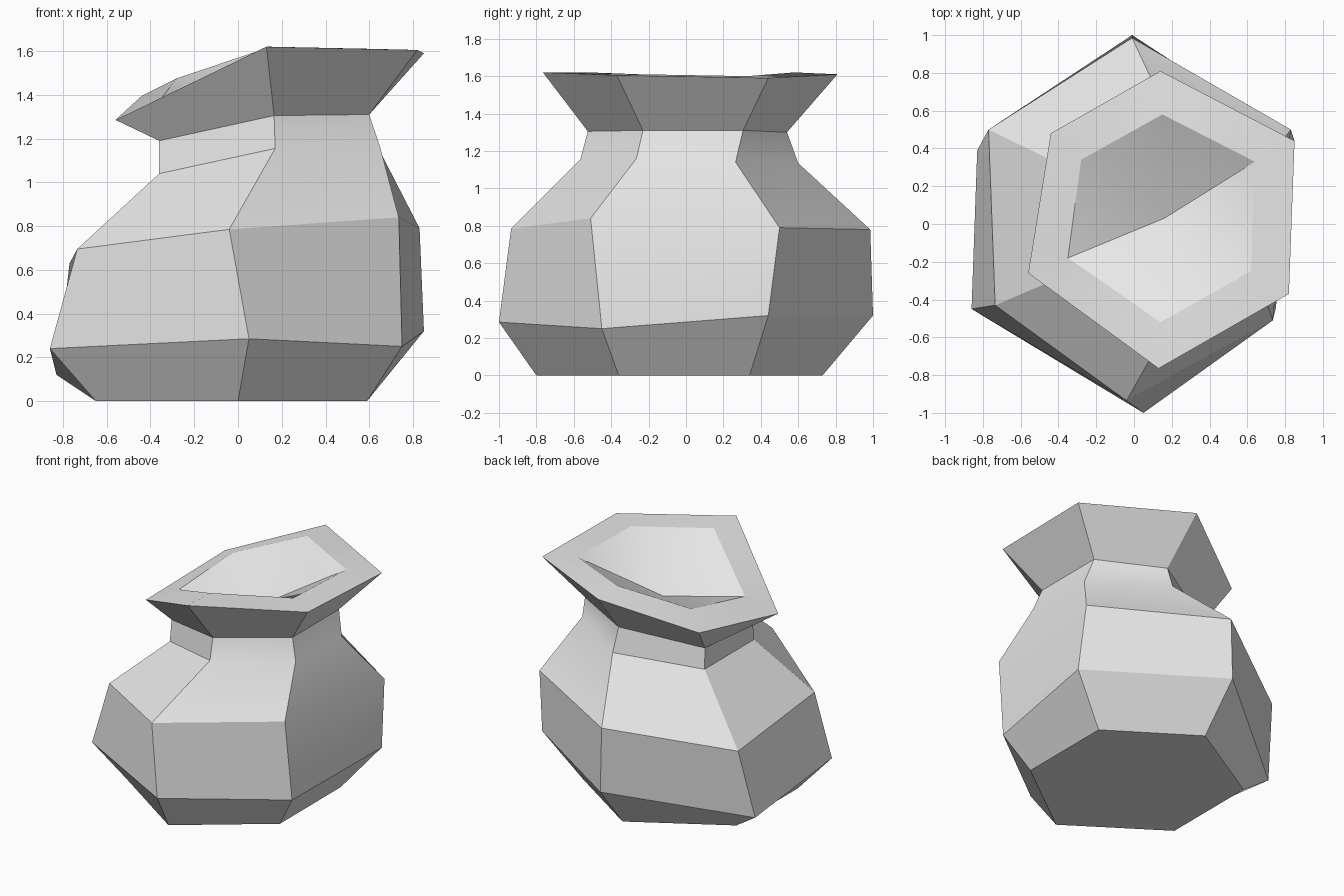
import bpy
import bmesh
from math import radians

old = bpy.data.objects.get("Cube")
if old:
    bpy.data.objects.remove(old, do_unlink=True)

# One plain cloth colour
cloth = bpy.data.materials.new("grey_cloth")
cloth.use_nodes = True
grey = (0.8, 0.8, 0.8, 1.0)
cloth.diffuse_color = grey
cloth.node_tree.nodes["Principled BSDF"].inputs["Base Color"].default_value = grey

# Six-sided cross-sections, each running front, left front, left back,
# back, right back, right front
base = [(0, -.8, 0), (.59, -.36, 0), (.59, .34, 0),
        (0, .73, 0), (-.65, .35, 0), (-.65, -.36, 0)]
belly = [(.05, -1, .285), (.75, -.45, .25), (.85, .44, .32),
         (-.01, 1, .32), (-.83, .39, .12), (-.86, -.45, .24)]
shoulder = [(-.04, -.935, .785), (.735, -.51, .84), (.83, .5, .79),
            (-.01, .985, .78), (-.77, .5, .63), (-.735, -.43, .695)]
neck_bottom = [(.17, -.565, 1.155), (.65, -.265, 1.16), (.65, .265, 1.14),
               (.17, .6, 1.135), (-.36, .3, 1.04), (-.36, -.27, 1.04)]
neck_top = [(.165, -.525, 1.305), (.6, -.23, 1.31), (.6, .305, 1.31),
            (.165, .54, 1.3), (-.355, .29, 1.19), (-.36, -.25, 1.19)]
rim = [(.13, -.765, 1.62), (.82, -.37, 1.605), (.85, .44, 1.59),
       (.14, .81, 1.61), (-.44, .48, 1.395), (-.56, -.26, 1.285)]
mouth = [(.14, -.52, 1.62), (.62, -.25, 1.61), (.64, .33, 1.6),
         (.15, .58, 1.62), (-.28, .34, 1.475), (-.35, -.18, 1.385)]

bm = bmesh.new()


def add_ring(section):
    return [bm.verts.new(point) for point in section]


def join_rings(lower, upper):
    count = len(lower)
    for i in range(count):
        j = (i + 1) % count
        bm.faces.new((lower[i], lower[j], upper[j], upper[i]))


# Skin the outside of the sack and the lip of its mouth
rings = [add_ring(s) for s in
         (base, belly, shoulder, neck_bottom, neck_top, rim, mouth)]
for lower, upper in zip(rings, rings[1:]):
    join_rings(lower, upper)

# Flat underside
bm.faces.new(reversed(rings[0]))

# Sunken opening
pit = bm.verts.new((.16, .03, 1.33))
opening = rings[-1]
for i, corner in enumerate(opening):
    bm.faces.new((corner, opening[(i + 1) % len(opening)], pit))

bmesh.ops.recalc_face_normals(bm, faces=bm.faces)
mesh = bpy.data.meshes.new("sack")
bm.to_mesh(mesh)
bm.free()
mesh.materials.append(cloth)

sack = bpy.data.objects.new("sack", mesh)
bpy.context.collection.objects.link(sack)
bpy.ops.object.select_all(action="DESELECT")
sack.select_set(True)
bpy.context.view_layer.objects.active = sack
bpy.ops.object.shade_smooth_by_angle(angle=radians(30))
